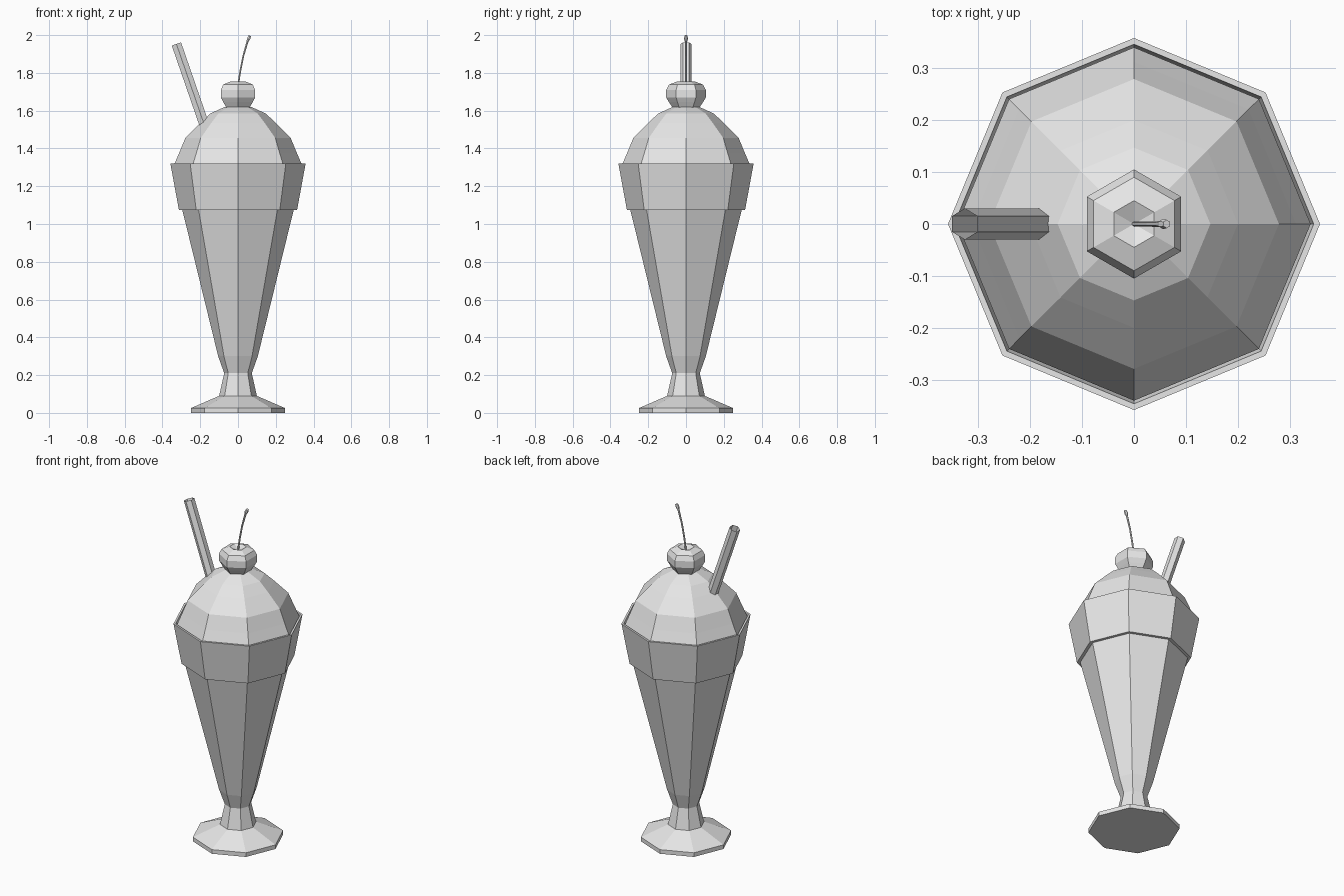
import bpy, bmesh, math
from mathutils import Vector

cube = bpy.data.objects.get("Cube")
if cube:
    bpy.data.objects.remove(cube, do_unlink=True)

grey = bpy.data.materials.new("plain_grey")
grey.use_nodes = True
colour = (0.8, 0.8, 0.8, 1)
grey.diffuse_color = colour
grey.node_tree.nodes["Principled BSDF"].inputs["Base Color"].default_value = colour


def finish(name, bm):
    bmesh.ops.recalc_face_normals(bm, faces=bm.faces)
    mesh = bpy.data.meshes.new(name)
    bm.to_mesh(mesh)
    bm.free()
    mesh.materials.append(grey)
    obj = bpy.data.objects.new(name, mesh)
    bpy.context.collection.objects.link(obj)
    return obj


def skin(bm, rings):
    """Join consecutive rings; a ring of one vertex is a pole."""
    for a, b in zip(rings, rings[1:]):
        n = max(len(a), len(b))
        for i in range(n):
            j = (i + 1) % n
            corners = [a[i % len(a)], a[j % len(a)], b[j % len(b)], b[i % len(b)]]
            bm.faces.new(list(dict.fromkeys(corners)))


def lathe(name, profile, sides, phase=0.0):
    bm = bmesh.new()
    rings = []
    for r, z in profile:
        count = sides if r > 0 else 1
        angles = [phase + math.tau * i / sides for i in range(count)]
        rings.append([bm.verts.new((r * math.cos(t), r * math.sin(t), z)) for t in angles])
    skin(bm, rings)
    return finish(name, bm)


def tube(name, stations, sides, capped):
    """Sweep a ring along (x, z, radius) stations in the y = 0 plane."""
    bm = bmesh.new()
    points = [Vector((x, 0, z)) for x, z, r in stations]
    rings = []
    for i, p in enumerate(points):
        along = (points[min(i + 1, len(points) - 1)] - points[max(i - 1, 0)]).normalized()
        across = Vector((0, 1, 0))
        up = along.cross(across)
        r = stations[i][2]
        angles = [math.tau * k / sides for k in range(sides)]
        rings.append([bm.verts.new(p + r * (across * math.cos(t) + up * math.sin(t))) for t in angles])
    skin(bm, rings)
    if capped:
        bm.faces.new(rings[0])
        bm.faces.new(rings[-1])
    return finish(name, bm)


# Footed glass: flat foot, waisted stem, tapered bowl and stepped rim band
lathe("footed_glass", [
    (0, 0), (0.25, 0), (0.25, 0.025), (0.1, 0.09), (0.073, 0.21), (0.105, 0.3),
    (0.295, 1.075), (0.313, 1.075), (0.358, 1.32), (0.346, 1.32), (0.335, 1.26)], 8)

# Whipped cream dome
lathe("cream_dome", [
    (0, 1.26), (0.338, 1.27), (0.34, 1.31), (0.312, 1.375), (0.279, 1.455),
    (0.2, 1.535), (0.147, 1.585), (0.07, 1.62), (0, 1.625)], 8)

# Cherry with a dimple on top
lathe("cherry", [
    (0, 1.61), (0.07, 1.615), (0.09, 1.645), (0.105, 1.67), (0.105, 1.71),
    (0.09, 1.738), (0.045, 1.755), (0, 1.735)], 6, math.pi / 2)

# Curved cherry stalk, thicker at the tip
tube("cherry_stalk", [
    (0, 1.73, 0.005), (0.012, 1.81, 0.005), (0.028, 1.89, 0.005),
    (0.05, 1.965, 0.006), (0.056, 1.98, 0.01), (0.063, 1.997, 0.008)], 6, True)

# Open drinking straw leaning to one side
tube("straw", [(-0.135, 1.4, 0.03), (-0.326, 1.953, 0.03)], 6, False)
